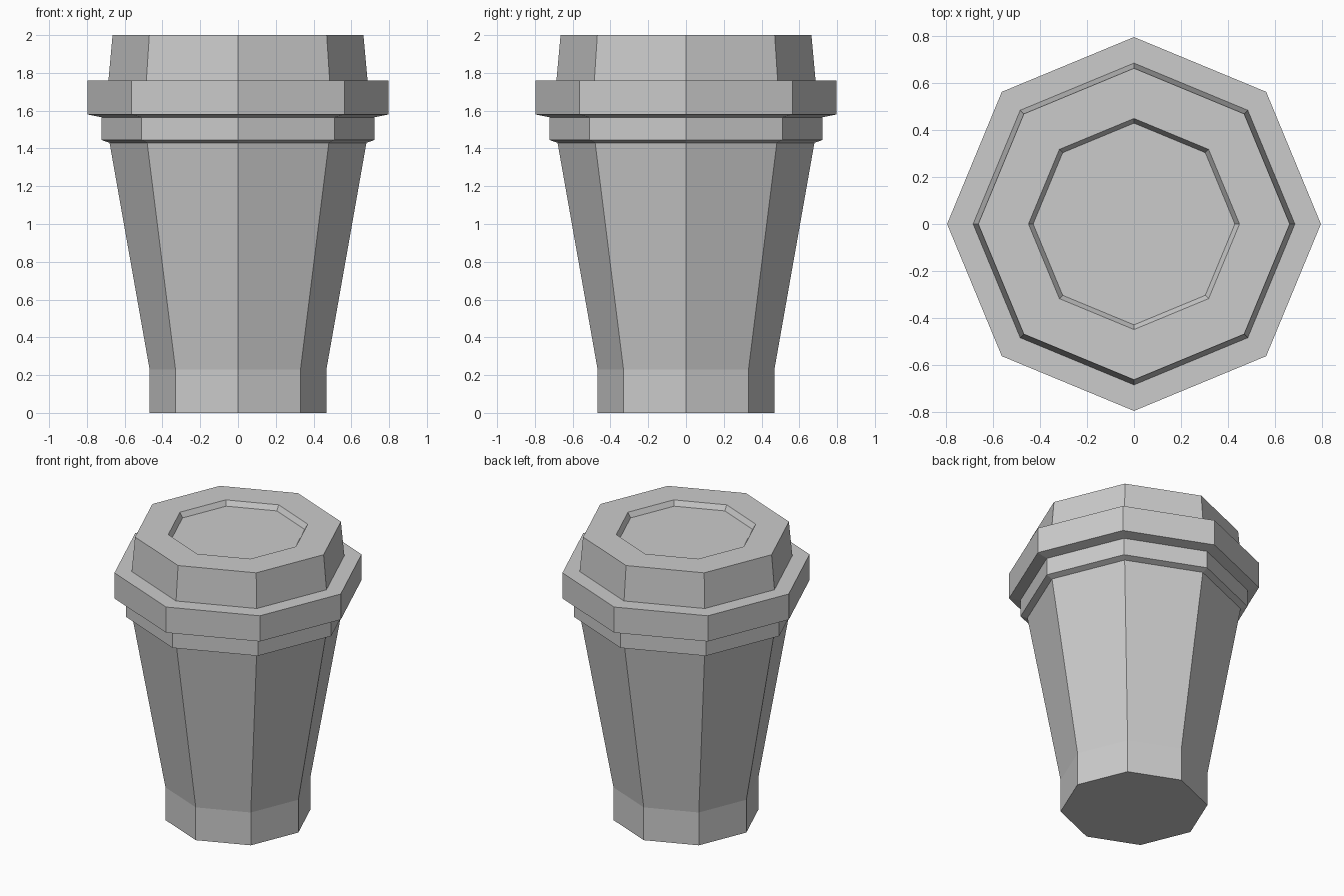
import bpy, bmesh
from math import cos, sin, tau

if "Cube" in bpy.data.objects:
    bpy.data.objects.remove(bpy.data.objects["Cube"])

SIDES = 8


def lathe(name, profile, cap_bottom=False, cap_top=False):
    """Flat-shaded octagonal shell from (radius, height) points, bottom to top."""
    bm = bmesh.new()
    rings = [[bm.verts.new((r * cos(tau * i / SIDES), r * sin(tau * i / SIDES), z))
              for i in range(SIDES)] for r, z in profile]
    for low, high in zip(rings, rings[1:]):
        for i in range(SIDES):
            j = (i + 1) % SIDES
            bm.faces.new((low[i], low[j], high[j], high[i]))
    if cap_bottom:
        bm.faces.new(rings[0][::-1])
    if cap_top:
        bm.faces.new(rings[-1])
    mesh = bpy.data.meshes.new(name)
    bm.to_mesh(mesh)
    bm.free()
    obj = bpy.data.objects.new(name, mesh)
    bpy.context.collection.objects.link(obj)
    return obj


# Cup: straight foot, then flared body
lathe("cup_body", [(0.468, 0), (0.468, 0.23), (0.68, 1.43)], cap_bottom=True)

# Lid: lower band, wide rim, tapered crown and a shallow recess on top
lathe("lid", [(0.68, 1.43), (0.723, 1.445), (0.723, 1.565), (0.797, 1.58),
              (0.797, 1.76), (0.686, 1.76), (0.664, 2.0), (0.45, 2.0),
              (0.43, 1.965)], cap_top=True)
